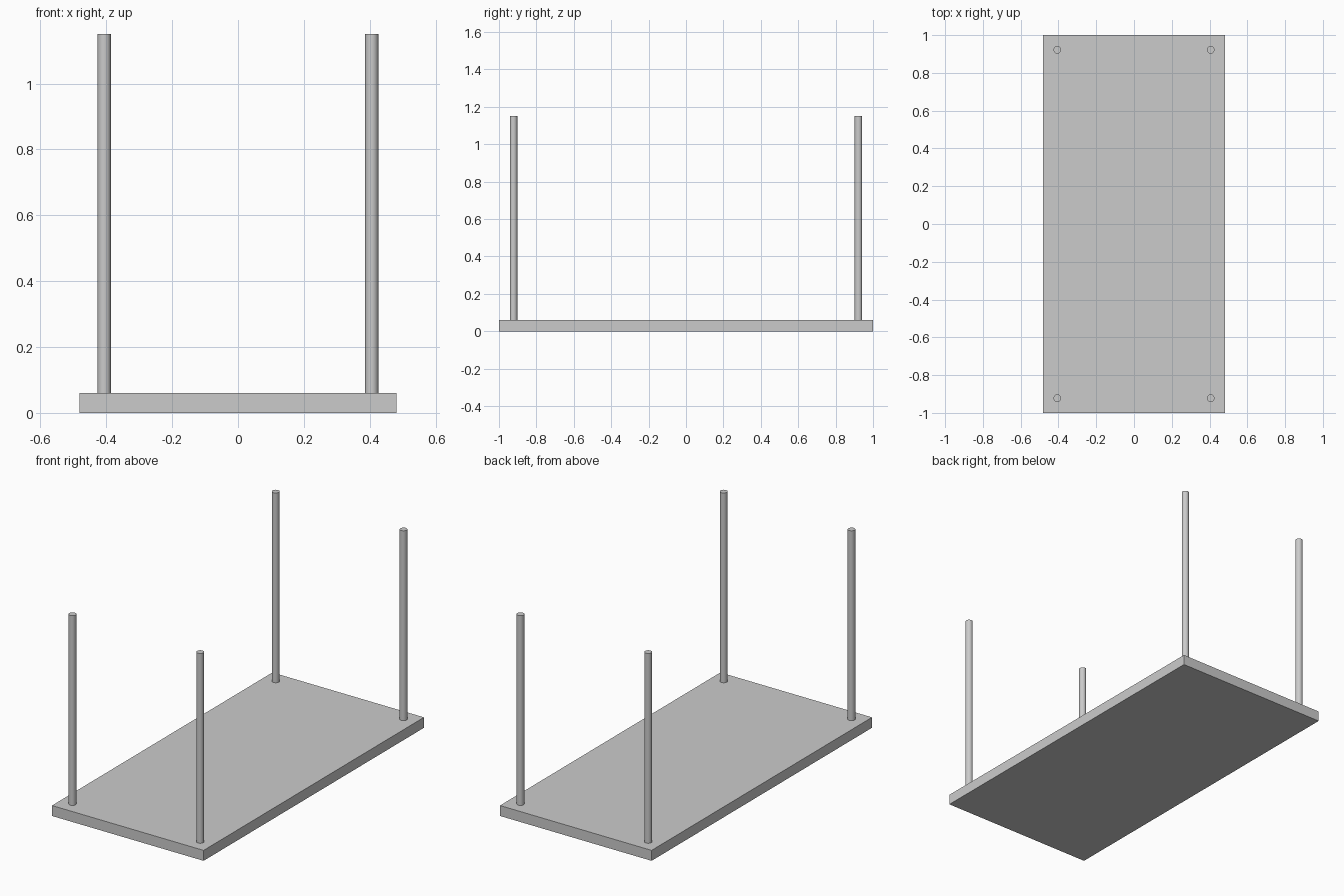
import bpy, math

if "Cube" in bpy.data.objects:
    bpy.data.objects.remove(bpy.data.objects["Cube"])

# Flat rectangular slab
bpy.ops.mesh.primitive_cube_add(size=1, location=(0, 0, 0.03))
slab = bpy.context.object
slab.name = "table_top"
slab.dimensions = (0.963, 2.0, 0.06)
bpy.ops.object.transform_apply(location=False, rotation=False, scale=True)


def add_leg(name, x, y, z0=0.06, z1=1.15, radius=0.02):
    bpy.ops.mesh.primitive_cylinder_add(
        vertices=32, radius=radius, depth=z1 - z0, location=(x, y, (z0 + z1) / 2))
    bpy.context.object.name = name
    bpy.ops.object.shade_smooth_by_angle(angle=math.radians(30))


# Four round legs standing near the corners
for row, y in (("front", -0.922), ("back", 0.922)):
    for side, x in (("left", -0.406), ("right", 0.406)):
        add_leg(f"{row}_{side}_leg", x, y)
